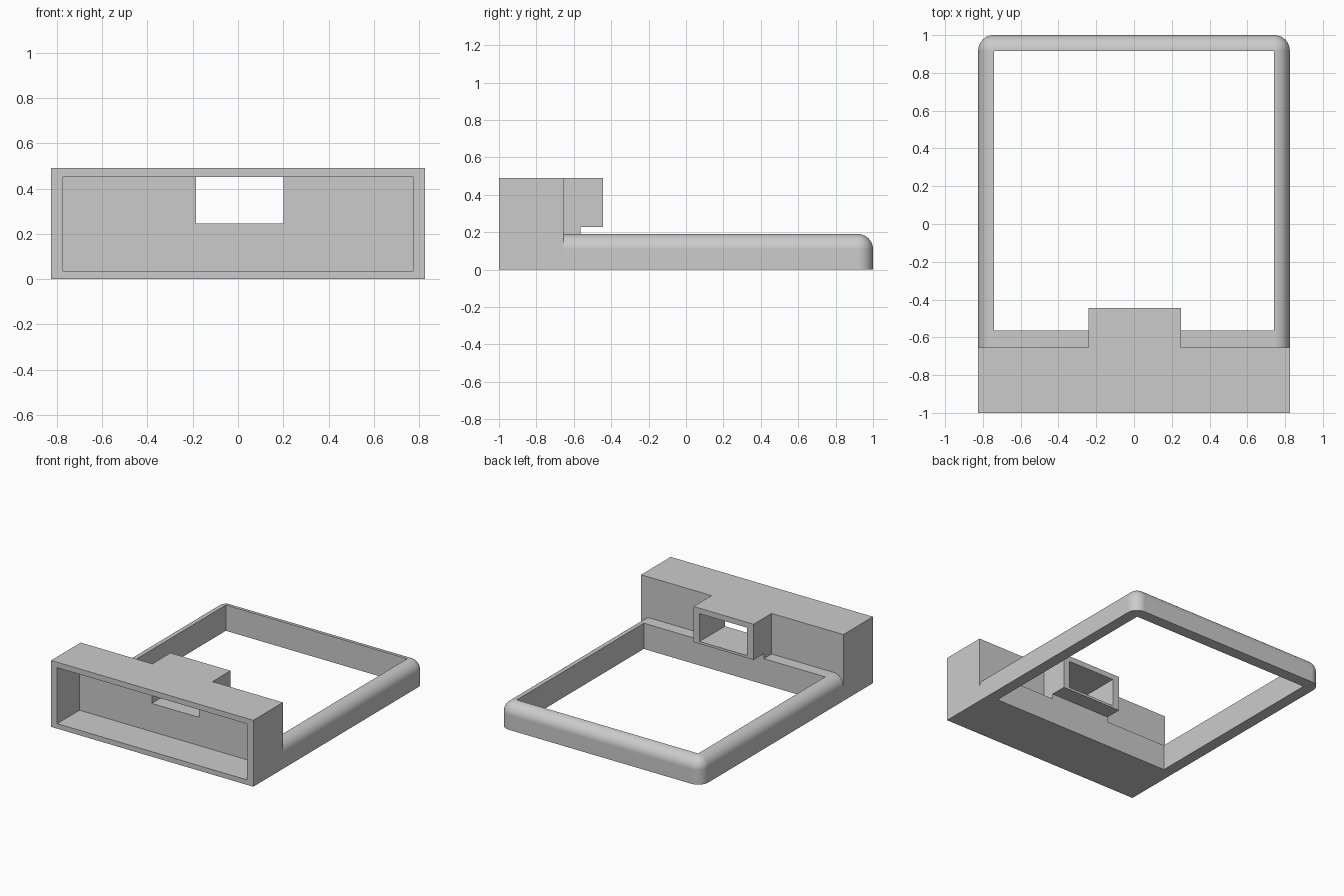
import bpy
import bmesh
import math

if "Cube" in bpy.data.objects:
    bpy.data.objects.remove(bpy.data.objects["Cube"], do_unlink=True)

# Single grey plastic
GREY = (0.6, 0.6, 0.6, 1)
plastic = bpy.data.materials.new("grey plastic")
plastic.use_nodes = True
plastic.diffuse_color = GREY
for node in plastic.node_tree.nodes:
    if node.type == 'BSDF_PRINCIPLED':
        node.inputs["Base Color"].default_value = GREY

# Main dimensions
HALF_W, FRONT, BACK = 0.825, -1.0, 1.0
WALL = 0.085
BOX_BACK, BOX_TOP = -0.655, 0.49
FRAME_TOP, ROUND = 0.19, 0.082
BAR_BACK = BOX_BACK + WALL + 0.005
SOCKET_X = (-0.24, 0.25)
SOCKET_BACK, SOCKET_BASE = -0.445, 0.227
CEILING = 0.45


def make_object(name, bm):
    bmesh.ops.recalc_face_normals(bm, faces=bm.faces)
    mesh = bpy.data.meshes.new(name)
    bm.to_mesh(mesh)
    bm.free()
    mesh.materials.append(plastic)
    obj = bpy.data.objects.new(name, mesh)
    bpy.context.collection.objects.link(obj)
    return obj


def prism(x_range, outline):
    """Extrude a y-z outline along x."""
    bm = bmesh.new()
    face = bm.faces.new([bm.verts.new((x_range[0], y, z)) for y, z in outline])
    grown = bmesh.ops.extrude_face_region(bm, geom=[face])["geom"]
    moved = [v for v in grown if isinstance(v, bmesh.types.BMVert)]
    bmesh.ops.translate(bm, verts=moved, vec=(x_range[1] - x_range[0], 0, 0))
    return bm


def block(x_range, y_range, z_range):
    (y0, y1), (z0, z1) = y_range, z_range
    return prism(x_range, [(y0, z0), (y1, z0), (y1, z1), (y0, z1)])


def activate(obj):
    bpy.ops.object.select_all(action='DESELECT')
    obj.select_set(True)
    bpy.context.view_layer.objects.active = obj


def cut(obj, x_range, y_range, z_range):
    cutter = make_object("cutter", block(x_range, y_range, z_range))
    cutter.hide_render = True
    mod = obj.modifiers.new("cut", 'BOOLEAN')
    mod.operation, mod.solver, mod.object = 'DIFFERENCE', 'EXACT', cutter
    activate(obj)
    bpy.ops.object.modifier_apply(modifier=mod.name)
    bpy.data.objects.remove(cutter, do_unlink=True)


# Front housing, open towards the front
housing = make_object("front_housing", block((-HALF_W, HALF_W), (FRONT, BOX_BACK), (0, BOX_TOP)))
cut(housing, (-0.775, 0.775), (FRONT - 0.1, BOX_BACK - WALL), (0.037, CEILING))

# Rear socket, with a foot resting on the frame
socket = make_object("rear_socket", prism(SOCKET_X, [
    (BOX_BACK, FRAME_TOP), (BAR_BACK, FRAME_TOP), (BAR_BACK, SOCKET_BASE),
    (SOCKET_BACK, SOCKET_BASE), (SOCKET_BACK, BOX_TOP), (BOX_BACK, BOX_TOP)]))

# Passage through the housing wall and the socket
for part in (housing, socket):
    cut(part, (-0.185, 0.2), (BOX_BACK - WALL - 0.05, 0), (0.245, CEILING))

# Frame with rounded top edges and rear corners
bm = block((-HALF_W, HALF_W), (BOX_BACK, BACK), (0, FRAME_TOP))
rounded = []
for edge in bm.edges:
    a, b = (v.co for v in edge.verts)
    on_top = min(a.z, b.z) > FRAME_TOP - 0.01
    at_back = min(a.y, b.y) > BACK - 0.01
    at_front = max(a.y, b.y) < BOX_BACK + 0.01
    upright = abs(a.z - b.z) > 0.1
    if (on_top and not at_front) or (upright and at_back):
        rounded.append(edge)
bmesh.ops.bevel(bm, geom=rounded, offset=ROUND, offset_type='OFFSET',
                segments=10, profile=0.5, affect='EDGES')
frame = make_object("frame", bm)
inner = HALF_W - WALL
cut(frame, (-inner, inner), (BAR_BACK, BACK - WALL), (-0.1, FRAME_TOP + 0.1))
activate(frame)
bpy.ops.object.shade_smooth_by_angle(angle=math.radians(30))
weighted = frame.modifiers.new("even shading", 'WEIGHTED_NORMAL')
weighted.keep_sharp = True
